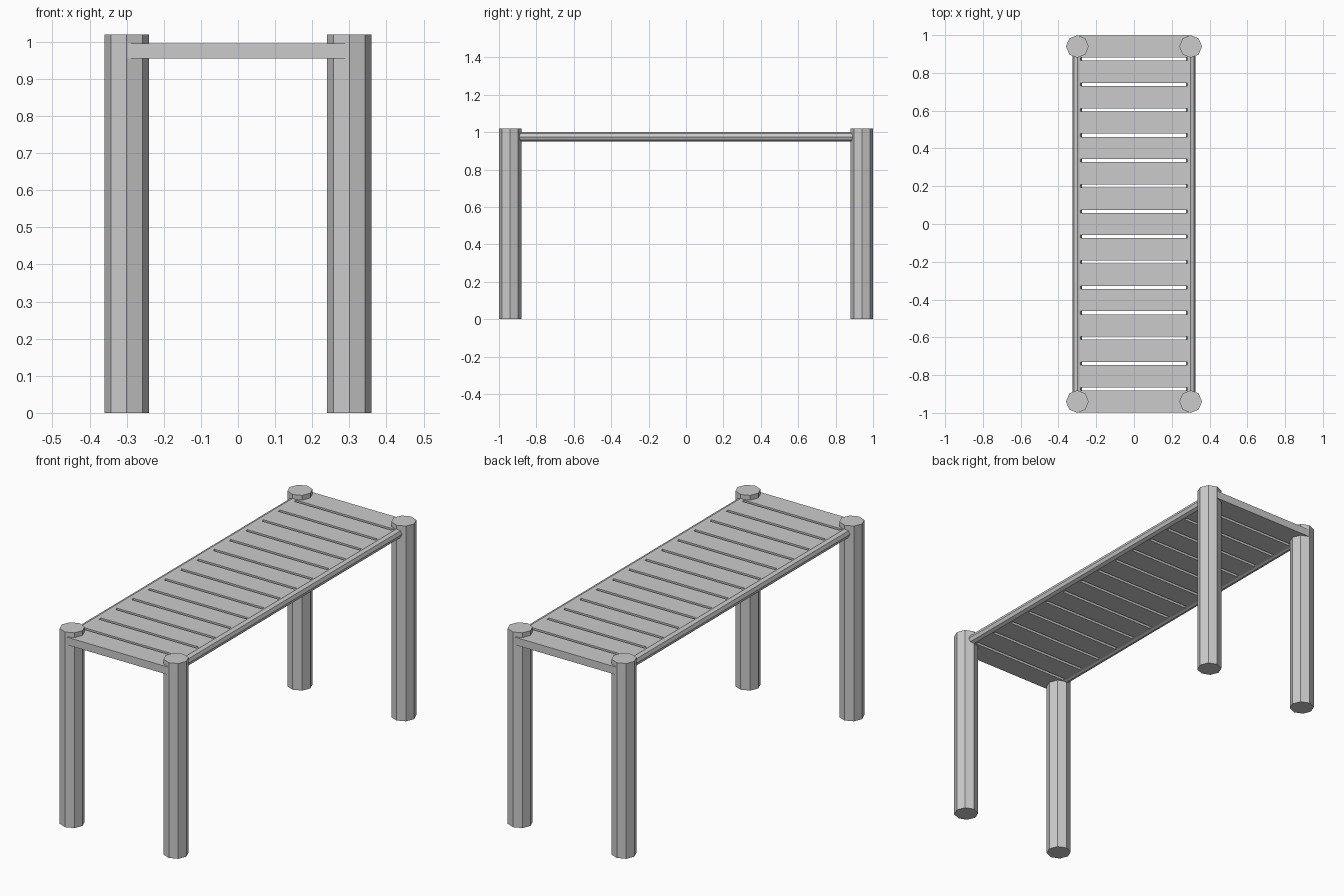
import bpy
from math import radians

if "Cube" in bpy.data.objects:
    bpy.data.objects.remove(bpy.data.objects["Cube"])

LEG_X, LEG_Y = 0.30, 0.94
LEG_R, LEG_H = 0.06, 1.02
DECK_Z = 0.975
SLATS = 15


def cylinder(name, radius, length, location, rotation=(0, 0, 0)):
    bpy.ops.mesh.primitive_cylinder_add(vertices=8, radius=radius, depth=length,
                                        location=location, rotation=rotation)
    bpy.context.object.name = name


def box(name, size, location):
    bpy.ops.mesh.primitive_cube_add(size=1, location=location)
    obj = bpy.context.object
    obj.name = name
    obj.scale = size
    bpy.ops.object.transform_apply(location=False, rotation=False, scale=True)


# Four octagonal posts
for y, end in ((-LEG_Y, "front"), (LEG_Y, "back")):
    for x, side in ((-LEG_X, "left"), (LEG_X, "right")):
        cylinder(f"{end}_{side}_leg", LEG_R, LEG_H, (x, y, LEG_H / 2))

# Long side rails running between the posts
for x, side in ((-LEG_X, "left"), (LEG_X, "right")):
    cylinder(f"{side}_rail", 0.025, 2 * LEG_Y, (x, 0, DECK_Z), (radians(90), 0, 0))

# Evenly spaced slats, the end ones sitting between the posts
pitch = 2 * LEG_Y / (SLATS - 1)
for i in range(SLATS):
    box(f"slat_{i + 1}", (2 * LEG_X, 0.118, 0.04), (0, -LEG_Y + i * pitch, DECK_Z))
